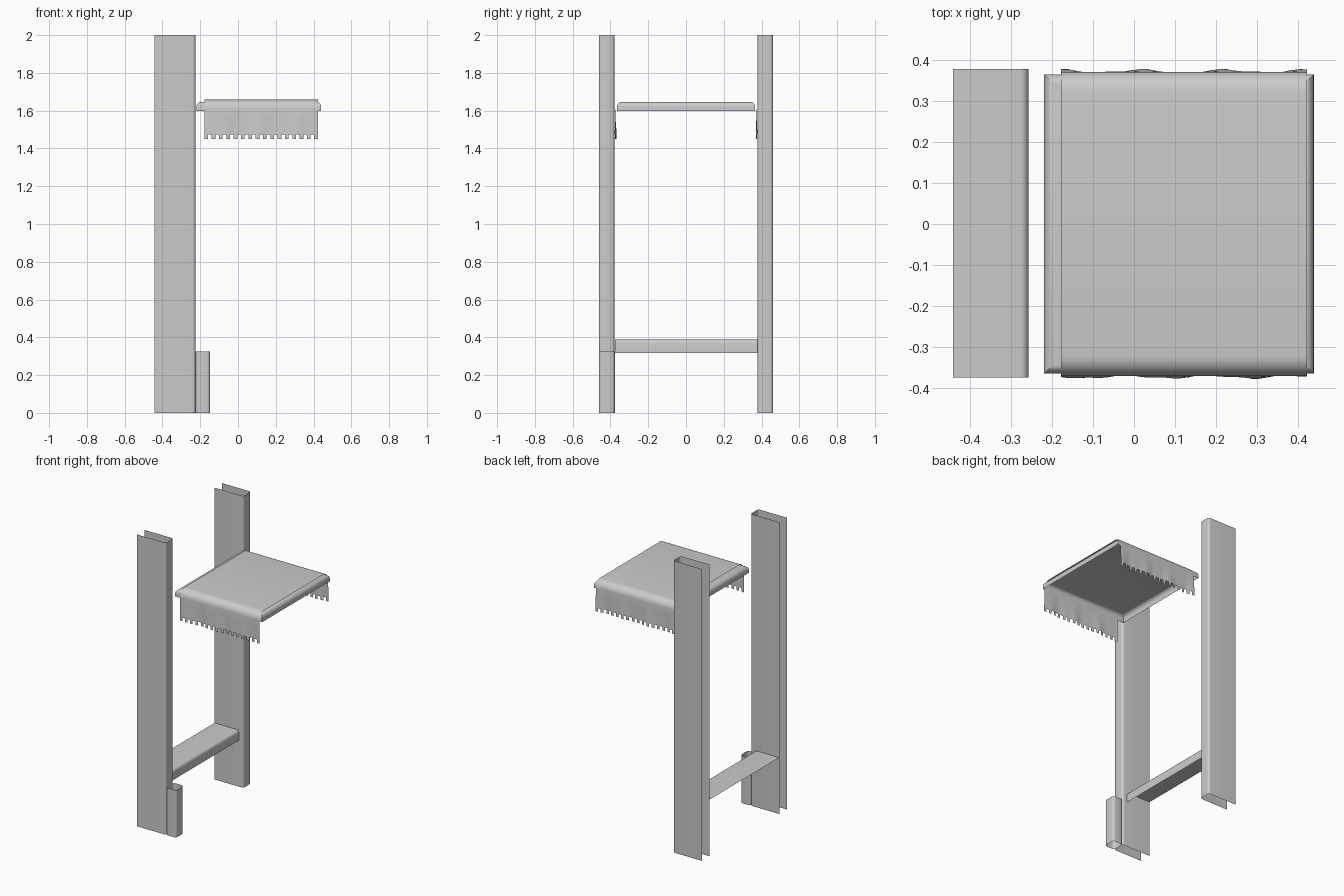
import bpy, bmesh, math

if "Cube" in bpy.data.objects:
    bpy.data.objects.remove(bpy.data.objects["Cube"])


def finish(name, bm):
    bmesh.ops.remove_doubles(bm, verts=bm.verts, dist=1e-5)
    bmesh.ops.recalc_face_normals(bm, faces=bm.faces)
    me = bpy.data.meshes.new(name)
    bm.to_mesh(me)
    bm.free()
    ob = bpy.data.objects.new(name, me)
    bpy.context.collection.objects.link(ob)
    bpy.ops.object.select_all(action='DESELECT')
    ob.select_set(True)
    bpy.context.view_layer.objects.active = ob
    bpy.ops.object.shade_smooth_by_angle(angle=math.radians(35))
    return ob


def arc(cx, cy, r, a0, a1, n=5):
    return [(cx + r * math.cos(math.radians(a0 + (a1 - a0) * i / n)),
             cy + r * math.sin(math.radians(a0 + (a1 - a0) * i / n))) for i in range(n + 1)]


def sheet(name, pts, place, a, b, closed=False):
    """Sweep a 2D profile as a thin sheet between positions a and b."""
    bm = bmesh.new()
    rows = [[bm.verts.new(place(p, t)) for p in pts] for t in (a, b)]
    n = len(pts)
    for i in range(n if closed else n - 1):
        j = (i + 1) % n
        bm.faces.new((rows[0][i], rows[0][j], rows[1][j], rows[1][i]))
    return finish(name, bm)


def upright(p, t):
    return (p[0], p[1], t)


# Two channel posts, open towards the back (-x)
for label, yc in (("front", -0.42), ("rear", 0.42)):
    x, h, r = -0.225, 0.041, 0.015
    prof = ([(-0.443, yc - h)] + arc(x - r, yc - h + r, r, -90, 0)
            + arc(x - r, yc + h - r, r, 0, 90) + [(-0.443, yc + h)])
    sheet(label + "_post", prof, upright, 0, 2)

# Short foot tube against the front post
x0, x1, y0, y1, r = -0.224, -0.147, -0.461, -0.377, 0.018
tube = (arc(x1 - r, y0 + r, r, -90, 0) + arc(x1 - r, y1 - r, r, 0, 90)
        + arc(x0 + r, y1 - r, r, 90, 180) + arc(x0 + r, y0 + r, r, 180, 270))
sheet("foot_tube", tube, upright, 0, 0.325, True)

# Low angle-section crossbar with a rounded outer edge
bar = [(-0.443, 0.388)] + arc(-0.278, 0.368, 0.02, 90, 0) + [(-0.258, 0.318)]
sheet("crossbar", bar, lambda p, t: (p[0], t, p[1]), -0.376, 0.379)

# Rounded seat pan, open underneath
bm = bmesh.new()
bmesh.ops.create_cube(bm, size=1)
for v in bm.verts:
    v.co.x = 0.11 + v.co.x * 0.66
    v.co.y *= 0.732
    v.co.z = 1.623 + v.co.z * 0.047
bmesh.ops.delete(bm, geom=[f for f in bm.faces if f.calc_center_median().z < 1.61],
                 context='FACES_ONLY')
top = [e for e in bm.edges if all(v.co.z > 1.64 for v in e.verts)]
bmesh.ops.bevel(bm, geom=top, offset=0.025, segments=5, profile=0.5, affect='EDGES')
finish("seat_pan", bm)

# Cloth draped over the pan with toothed fringes
half = ([(0.0, 1.658)] + arc(0.322, 1.608, 0.05, 90, 0, 7)
        + [(0.372, 1.56), (0.373, 1.51), (0.374, 1.474), (0.374, 1.45)])
prof = [(-y, z) for y, z in reversed(half)] + half[1:]
strips, xa, xb = 31, -0.178, 0.423
bm = bmesh.new()
grid = []
for i in range(strips + 1):
    x = xa + (xb - xa) * i / strips
    col = []
    for y, z in prof:
        s = 1 if y > 0 else -1
        drop = max(0.0, (1.608 - z) / 0.158)
        wave = 0.004 * drop * math.sin(x * 31 + s) + 0.002 * drop * math.sin(x * 67)
        col.append(bm.verts.new((x, y + s * wave, z)))
    grid.append(col)
last = len(prof) - 2
for i in range(strips):
    for j in range(last + 1):
        if j in (0, last) and i % 2:
            continue
        bm.faces.new((grid[i][j], grid[i + 1][j], grid[i + 1][j + 1], grid[i][j + 1]))
finish("fringed_cloth", bm)
